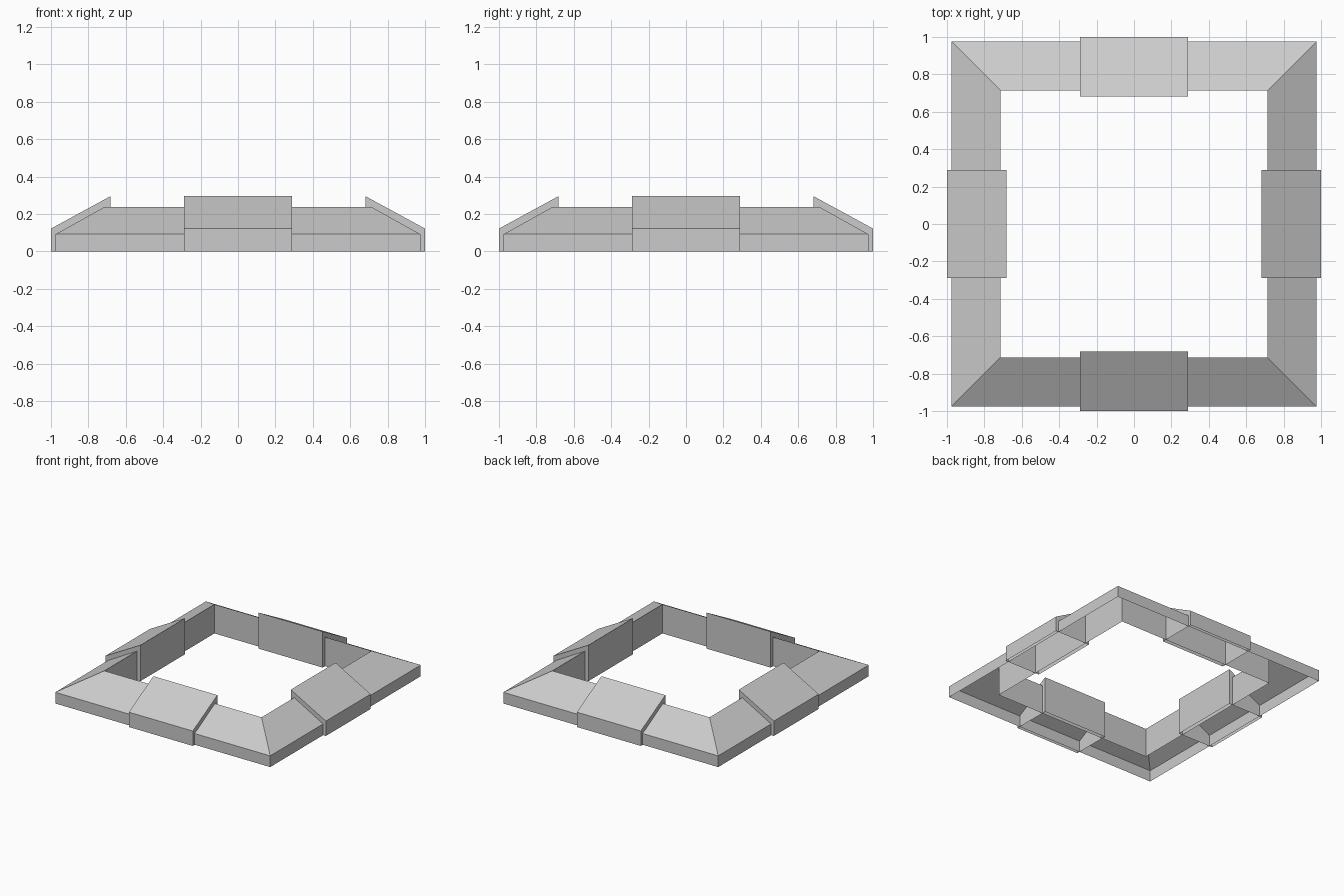
import bpy
import bmesh
from math import pi
from mathutils import Matrix

cube = bpy.data.objects.get("Cube")
if cube:
    bpy.data.objects.remove(cube, do_unlink=True)

grey = bpy.data.materials.new("stone_grey")
grey.use_nodes = True
colour = (0.6, 0.6, 0.6, 1)
grey.diffuse_color = colour
grey.node_tree.nodes["Principled BSDF"].inputs["Base Color"].default_value = colour


def finish(name, bm):
    bmesh.ops.remove_doubles(bm, verts=bm.verts, dist=0.0001)
    mesh = bpy.data.meshes.new(name)
    bm.to_mesh(mesh)
    bm.free()
    mesh.materials.append(grey)
    obj = bpy.data.objects.new(name, mesh)
    bpy.context.collection.objects.link(obj)
    return obj


def shell(bm, profile, mitred, half=0, capped=False):
    """Sweep a (distance, height) profile along the front side, open below."""
    rows = []
    for d, z in profile:
        w = d if mitred else half
        rows.append([bm.verts.new((s * w, -d, z)) for s in (-1, 1)])
    for (a, b), (c, d) in zip(rows, rows[1:]):
        bm.faces.new((a, b, d, c))
    if capped:
        bm.faces.new([r[0] for r in reversed(rows)])
        bm.faces.new([r[1] for r in rows])


# Mitred square coping with an outer skirt, a sloped top and an inner wall
coping = [(0.975, 0), (0.975, 0.092), (0.713, 0.238), (0.713, 0)]
bm = bmesh.new()
for i in range(4):
    shell(bm, coping, True)
    bmesh.ops.rotate(bm, verts=bm.verts, cent=(0, 0, 0),
                     matrix=Matrix.Rotation(pi / 2, 3, "Z"))
finish("coping_frame", bm)

# Raised saddle block over the middle of each side
saddle = [(1, 0), (1, 0.122), (0.682, 0.295), (0.682, 0)]
for i, side in enumerate(("front", "left", "back", "right")):
    bm = bmesh.new()
    shell(bm, saddle, False, half=0.29, capped=True)
    bmesh.ops.rotate(bm, verts=bm.verts, cent=(0, 0, 0),
                     matrix=Matrix.Rotation(i * pi / 2, 3, "Z"))
    finish(side + "_saddle_block", bm)
